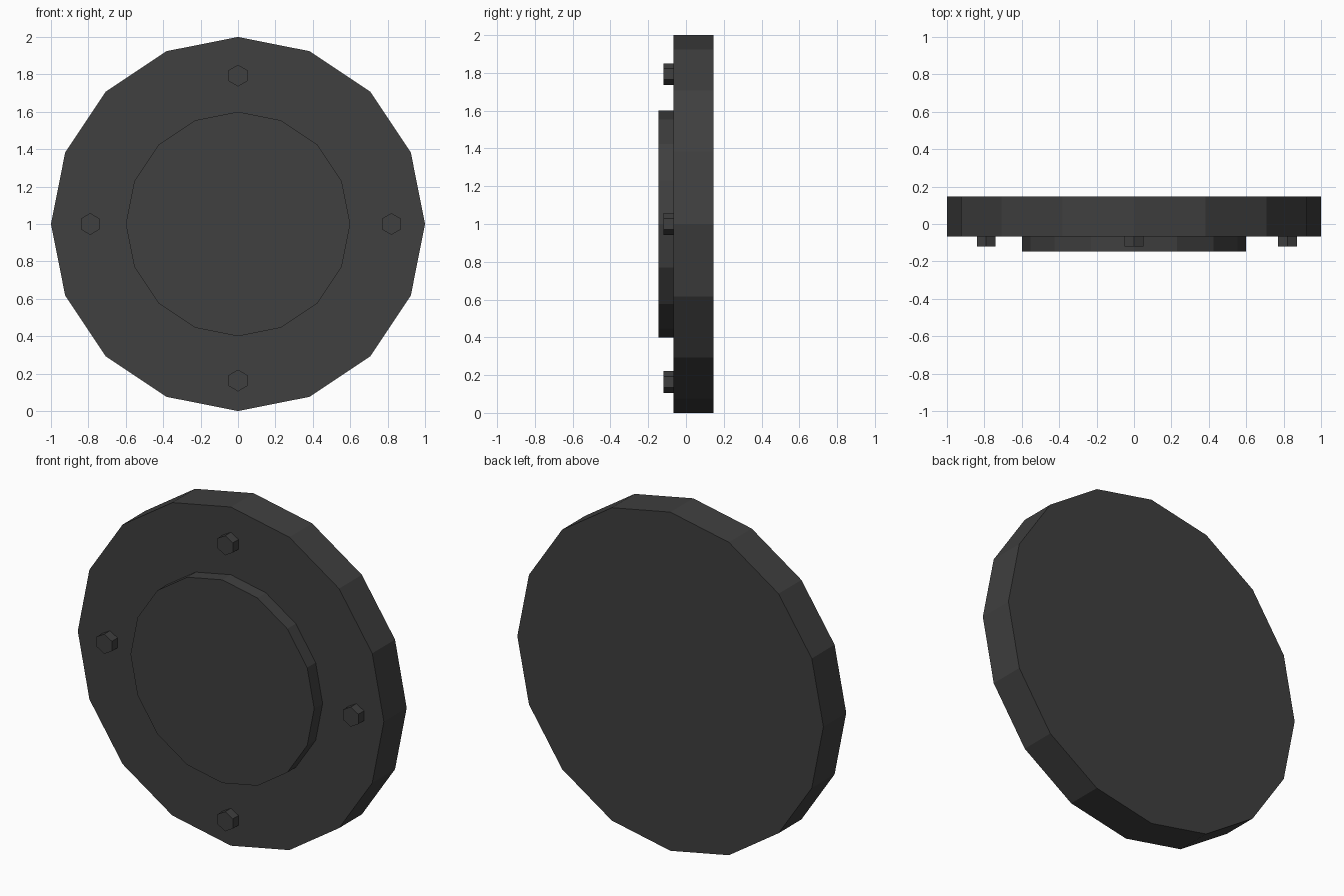
import bpy
from math import pi

cube = bpy.data.objects.get("Cube")
if cube:
    bpy.data.objects.remove(cube, do_unlink=True)

# Dark metal shared by every part
metal = bpy.data.materials.new("dark_grey_metal")
metal.use_nodes = True
grey = (0.05, 0.05, 0.05, 1)
metal.diffuse_color = grey
metal.node_tree.nodes["Principled BSDF"].inputs["Base Color"].default_value = grey


def disc(name, sides, radius, front, back, x=0, z=1):
    """Flat-sided cylinder lying along y, with a corner pointing up."""
    bpy.ops.mesh.primitive_cylinder_add(
        vertices=sides, radius=radius, depth=back - front,
        location=(x, (front + back) / 2, z), rotation=(pi / 2, 0, 0))
    obj = bpy.context.object
    obj.name = name
    obj.data.materials.append(metal)
    bpy.ops.object.transform_apply(location=False, rotation=True, scale=True)
    return obj


FACE = -0.067

# Base plate and raised centre
disc("base_plate", 16, 1.0, FACE, 0.146)
disc("raised_centre", 16, 0.6, -0.146, FACE)

# Four hexagonal bolt heads
bolts = {"top": (0, 1.793), "bottom": (0, 0.163),
         "left": (0.82, 1), "right": (-0.79, 1)}
for side, (x, z) in bolts.items():
    disc("bolt_" + side, 6, 0.058, -0.12, FACE, x, z)
